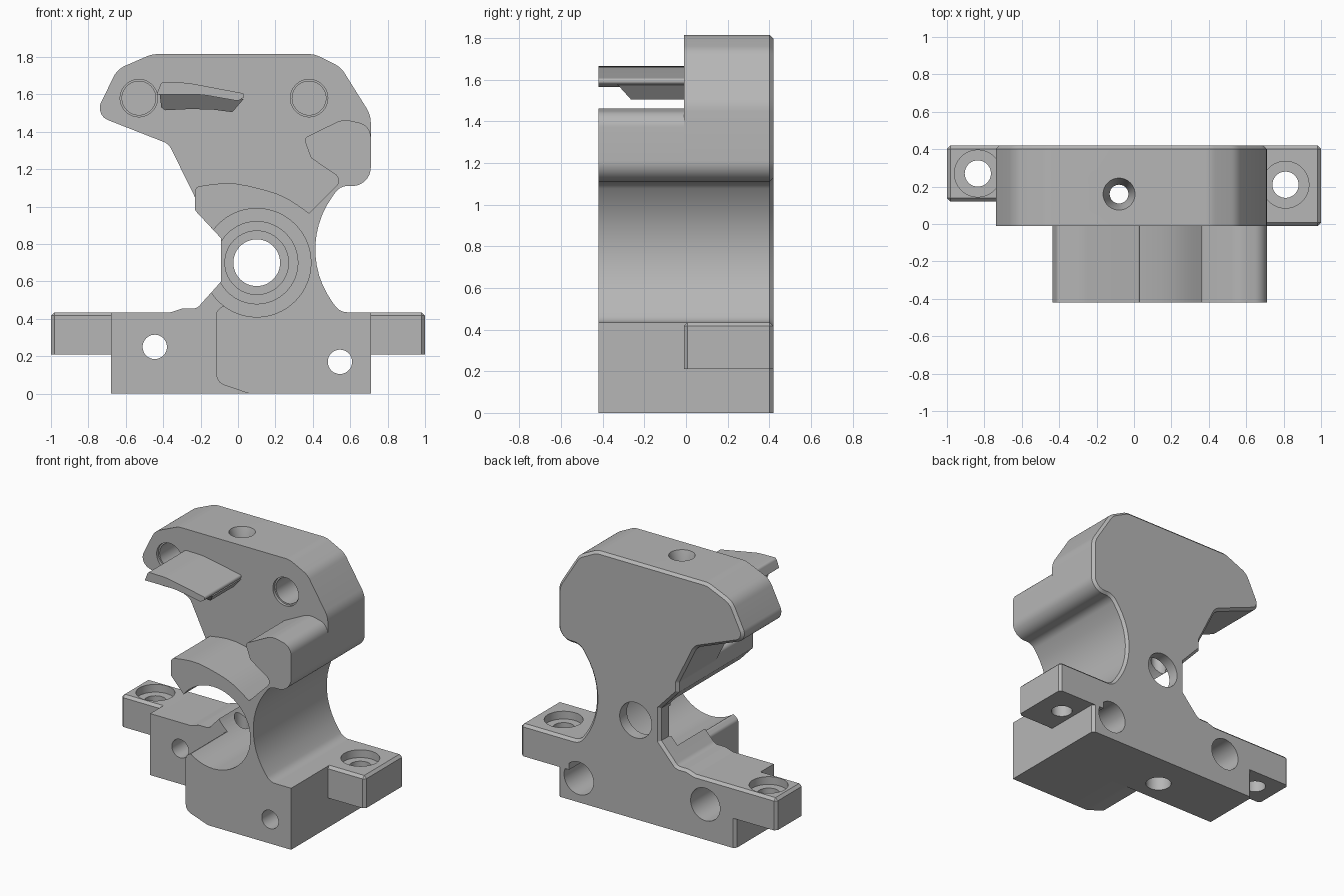
import bpy, bmesh, math
from mathutils import Vector, Matrix

if "Cube" in bpy.data.objects:
    bpy.data.objects.remove(bpy.data.objects["Cube"], do_unlink=True)

grey = bpy.data.materials.new("plain grey")
grey.use_nodes = True
grey.diffuse_color = (0.47, 0.47, 0.47, 1)
grey.node_tree.nodes["Principled BSDF"].inputs["Base Color"].default_value = (0.47, 0.47, 0.47, 1)

BACK, FRONT = 0.42, -0.42


def rounded(points):
    """Turn (x, z, radius) corners into a filleted outline."""
    out = []
    for i, (x, z, r) in enumerate(points):
        p = Vector((x, z))
        if r == 0:
            out.append(p)
            continue
        a = (Vector(points[i - 1][:2]) - p).normalized()
        b = (Vector(points[(i + 1) % len(points)][:2]) - p).normalized()
        half = a.angle(b) / 2
        centre = p + (a + b).normalized() * r / math.sin(half)
        start = p + a * r / math.tan(half) - centre
        end = p + b * r / math.tan(half) - centre
        sweep = start.angle_signed(end)
        steps = max(3, int(abs(sweep) / math.radians(6)))
        for k in range(steps + 1):
            out.append(centre + Matrix.Rotation(-sweep * k / steps, 2) @ start)
    return out


def finish(bm, name):
    bmesh.ops.recalc_face_normals(bm, faces=bm.faces)
    mesh = bpy.data.meshes.new(name)
    bm.to_mesh(mesh)
    bm.free()
    obj = bpy.data.objects.new(name, mesh)
    bpy.context.collection.objects.link(obj)
    mesh.materials.append(grey)
    return obj


def chamfer(bm, test, size=0.018):
    edges = [e for e in bm.edges if test(*(v.co for v in e.verts))]
    bmesh.ops.bevel(bm, geom=edges, offset=size, segments=1, affect='EDGES')


def prism(outline, y0, y1):
    bm = bmesh.new()
    face = bm.faces.new([bm.verts.new((p[0], y0, p[1])) for p in outline])
    new = bmesh.ops.extrude_face_region(bm, geom=[face])["geom"]
    bmesh.ops.translate(bm, vec=(0, y1 - y0, 0),
                        verts=[g for g in new if isinstance(g, bmesh.types.BMVert)])
    return bm


def drill(axis, u, v, r, start, end, r_end=None):
    """Round cutter: axis Y uses (x, z), axis Z uses (x, y)."""
    bm = bmesh.new()
    bmesh.ops.create_cone(bm, cap_ends=True, segments=64, radius1=r,
                          radius2=r if r_end is None else r_end, depth=end - start)
    mid = (start + end) / 2
    if axis == 'Y':
        bmesh.ops.rotate(bm, verts=bm.verts, matrix=Matrix.Rotation(-math.pi / 2, 3, 'X'))
    bmesh.ops.translate(bm, verts=bm.verts, vec=(u, mid, v) if axis == 'Y' else (u, v, mid))
    cutter = finish(bm, "cutter")
    cutter.hide_render = True
    return cutter


def activate(obj):
    bpy.ops.object.select_all(action='DESELECT')
    obj.select_set(True)
    bpy.context.view_layer.objects.active = obj


# Right-hand waist curve, shared by the plate and the front block
waist = [(0.71, 0, 0), (0.71, 0.435, 0), (0.545, 0.435, 0.08), (0.30, 0.765, 0.48),
         (0.545, 1.11, 0.08), (0.71, 1.11, 0.1)]

# Back plate with chamfered rear rim
plate_outline = rounded([(-0.68, 0, 0)] + waist + [
    (0.71, 1.49, 0.15), (0.55, 1.745, 0.12), (0.41, 1.815, 0.12),
    (-0.46, 1.815, 0.12), (-0.645, 1.735, 0.12), (-0.765, 1.49, 0.07),
    (-0.37, 1.335, 0.08), (-0.23, 1.05, 0.03), (-0.23, 0.98, 0.02),
    (-0.09, 0.83, 0), (-0.09, 0.60, 0), (-0.22, 0.455, 0.05),
    (-0.30, 0.455, 0.04), (-0.36, 0.435, 0.03), (-0.68, 0.435, 0)])
bm = prism(plate_outline, -0.01, BACK)
chamfer(bm, lambda a, b: min(a.y, b.y) > BACK - 0.001 and a.z + b.z > 0.01)
back_plate = finish(bm, "back_plate")

# Front block: foot, thin bore wall, hook and curved jaw in one outline
block_outline = rounded([(0.06, 0, 0.1)] + waist + [
    (0.71, 1.435, 0.08), (0.56, 1.468, 0.12), (0.352, 1.365, 0.025),
    (0.39, 1.26, 0.03), (0.56, 1.145, 0.04), (0.38, 0.965, 0),
    (0.24, 1.065, 0.5), (-0.04, 1.135, 0.5), (-0.23, 1.105, 0.03),
    (-0.23, 0.98, 0.02), (-0.085, 0.825, 0), (0.10, 0.70, 0),
    (0.0, 0.44, 0), (-0.075, 0.475, 0.03), (-0.115, 0.44, 0.03), (-0.115, 0.06, 0.06)])
front_block = finish(prism(block_outline, FRONT, -0.01), "front_block")


# Mounting ears
def ear(name, side, inner, y0):
    x0, x1 = sorted((side * inner, side))
    bm = prism([(x0, 0.21), (x1, 0.21), (x1, 0.435), (x0, 0.435)], y0, BACK)

    def outer_rim(a, b):
        top = min(a.z, b.z) > 0.43
        back = min(a.y, b.y) > BACK - 0.001
        tip = min(a.x * side, b.x * side) > 0.99
        inside = max(a.x * side, b.x * side) < inner + 0.01
        front = max(a.y, b.y) < y0 + 0.01
        return not inside and (top or (back and tip) or (tip and front))
    chamfer(bm, outer_rim)
    return finish(bm, name)


left_ear = ear("left_ear", 1, 0.62, -0.01)
right_ear = ear("right_ear", -1, 0.64, 0.12)

# Curved tongue with an undercut tip
upper = rounded([(-0.435, 1.60, 0), (-0.41, 1.665, 0.02), (-0.27, 1.662, 0.3), (0.06, 1.60, 0.015),
                 (0.0, 1.565, 0.02), (-0.2, 1.60, 0.5)])
tongue = finish(prism(upper, FRONT, 0), "tongue")
lower = [(-0.42, 1.61), (-0.41, 1.53), (-0.39, 1.515), (-0.25, 1.522),
         (-0.13, 1.518), (-0.03, 1.505), (0.03, 1.575), (-0.1, 1.60), (-0.25, 1.62)]
bm = prism(lower, -0.35, 0)
for v in bm.verts:
    if v.co.y < -0.1:
        v.co.y += max(0, 1.60 - v.co.z) * 0.9
tongue_rib = finish(bm, "tongue_rib")

# Holes: (cutters, parts they pass through)
body = [back_plate, front_block]
jobs = [
    # stepped main bore
    (drill('Y', 0.10, 0.70, 0.29, -0.6, 0.30), body),
    (drill('Y', 0.10, 0.70, 0.22, 0.2, 0.32), [back_plate]),
    (drill('Y', 0.10, 0.70, 0.17, 0.2, 0.34), [back_plate]),
    (drill('Y', 0.10, 0.70, 0.125, 0.2, 0.6), [back_plate]),
    # vertical rod hole with countersunk ends
    (drill('Z', -0.08, 0.16, 0.05, -0.2, 2.0), [back_plate]),
    (drill('Z', -0.08, 0.16, 0.05, 1.70, 1.83, 0.09), [back_plate]),
    (drill('Z', -0.08, 0.16, 0.085, -0.1, 0.10), [back_plate]),
]
# blind sockets in the head
for x in (-0.53, 0.38):
    jobs.append((drill('Y', x, 1.58, 0.09, -0.2, 0.25), [back_plate]))
    jobs.append((drill('Y', x, 1.58, 0.10, -0.2, 0.01), [back_plate]))
# base bolts, counterbored from behind
for x, z in ((-0.445, 0.25), (0.545, 0.17)):
    jobs.append((drill('Y', x, z, 0.065, -0.6, 0.6), body))
    jobs.append((drill('Y', x, z, 0.115, 0.15, 0.6), [back_plate]))
# ear bolts, counterbored from above
for x, y, part in ((-0.835, 0.27, right_ear), (0.81, 0.21, left_ear)):
    parts = [part] if x < 0 else [part, back_plate]
    jobs.append((drill('Z', x, y, 0.07, 0.1, 0.6), [part]))
    jobs.append((drill('Z', x, y, 0.125, 0.38, 0.6), parts))

for cutter, parts in jobs:
    for part in parts:
        activate(part)
        mod = part.modifiers.new("cut", 'BOOLEAN')
        mod.operation = 'DIFFERENCE'
        mod.solver = 'EXACT'
        mod.object = cutter
        bpy.ops.object.modifier_apply(modifier=mod.name)
    bpy.data.objects.remove(cutter, do_unlink=True)

for part in (back_plate, front_block, left_ear, right_ear, tongue, tongue_rib):
    activate(part)
    bpy.ops.object.shade_smooth_by_angle(angle=math.radians(25))
